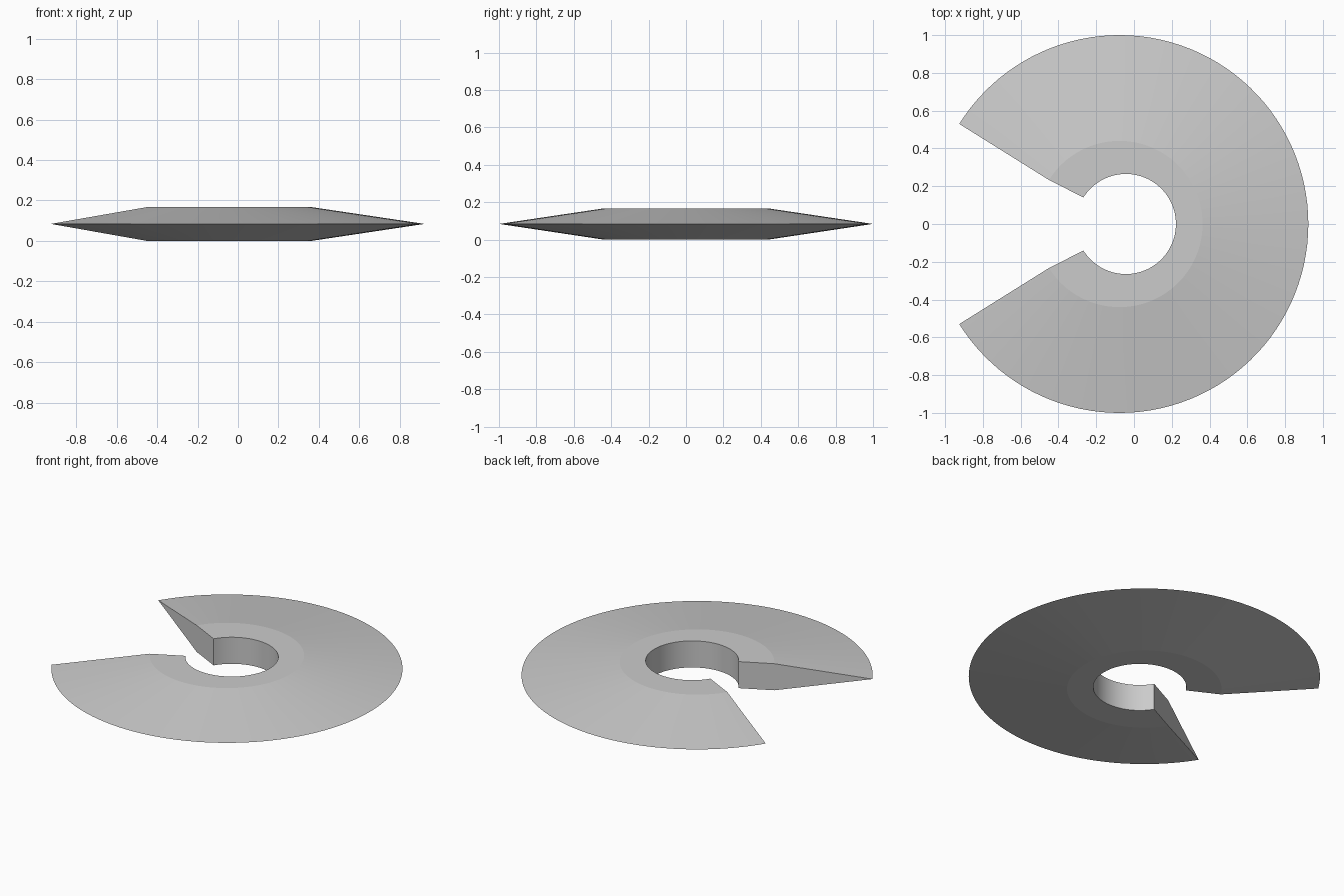
import bpy, bmesh, math

if "Cube" in bpy.data.objects:
    bpy.data.objects.remove(bpy.data.objects["Cube"], do_unlink=True)

grey = bpy.data.materials.new("light grey")
grey.use_nodes = True
grey.diffuse_color = (0.6, 0.6, 0.6, 1)
grey.node_tree.nodes["Principled BSDF"].inputs["Base Color"].default_value = grey.diffuse_color

# Cross-section: (centre x, radius, height), from the rim over the top and back below
MID, TOP = 0.084, 0.167
PROFILE = [(-0.077, 1.0, MID), (-0.077, 0.44, TOP), (-0.043, 0.265, TOP),
           (-0.043, 0.265, 0), (-0.077, 0.44, 0)]
HALF_SWEEP = math.radians(148)
STEPS = 96

# Open disc: sweep the cross-section, leaving a wedge gap facing -x
bm = bmesh.new()
sections = []
for i in range(STEPS + 1):
    a = HALF_SWEEP * (2 * i / STEPS - 1)
    sections.append([bm.verts.new((cx + r * math.cos(a), r * math.sin(a), z))
                     for cx, r, z in PROFILE])
n = len(PROFILE)
for s, t in zip(sections, sections[1:]):
    for j in range(n):
        k = (j + 1) % n
        bm.faces.new((s[j], t[j], t[k], s[k]))

# Cut faces at both ends of the gap
bm.faces.new(sections[0])
bm.faces.new(sections[-1])
bmesh.ops.recalc_face_normals(bm, faces=bm.faces)

mesh = bpy.data.meshes.new("slotted_disc")
bm.to_mesh(mesh)
bm.free()
mesh.materials.append(grey)
disc = bpy.data.objects.new("slotted_disc", mesh)
bpy.context.collection.objects.link(disc)

# Smooth round the sweep, crisp along the ridges
bpy.context.view_layer.objects.active = disc
disc.select_set(True)
bpy.ops.object.shade_smooth_by_angle(angle=math.radians(6))
